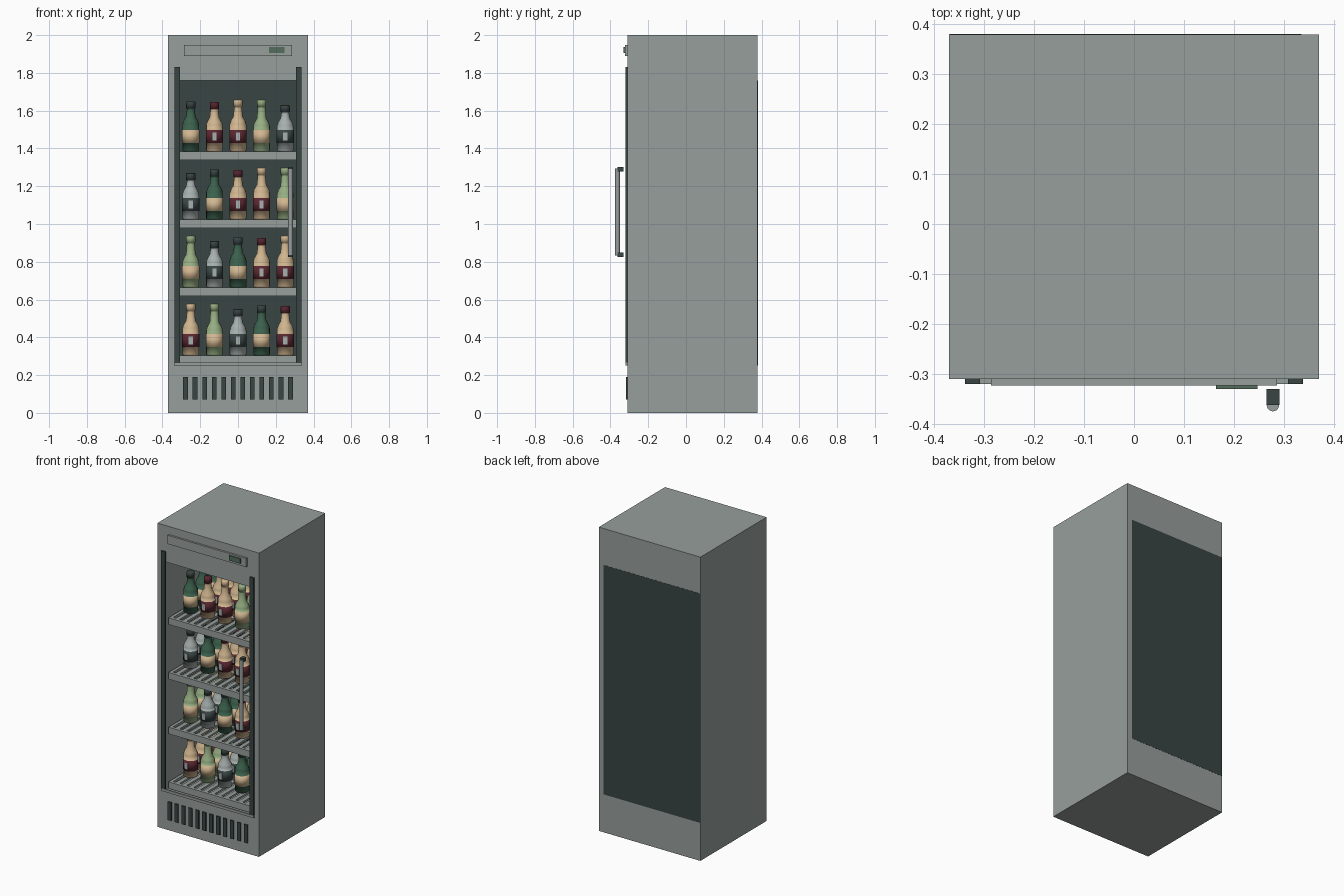
import bpy, bmesh, math
from mathutils import Vector

if "Cube" in bpy.data.objects:
    bpy.data.objects.remove(bpy.data.objects["Cube"])


def material(name, r, g, b):
    m = bpy.data.materials.new(name)
    m.use_nodes = True
    m.diffuse_color = (r, g, b, 1)
    m.node_tree.nodes["Principled BSDF"].inputs["Base Color"].default_value = (r, g, b, 1)
    return m


GREY = material("cabinet_grey", .31, .345, .33)
DARK = material("charcoal", .04, .06, .057)
CREAM = material("cream", .64, .47, .28)
MAROON = material("maroon", .10, .02, .03)
GREEN = material("bottle_green", .045, .12, .075)
LIME = material("pale_green", .31, .43, .23)
SILVER = material("silver", .39, .44, .43)
SCREEN = material("display_green", .09, .15, .11)


def add_object(name, bm, mats, at=(0, 0, 0)):
    mesh = bpy.data.meshes.new(name)
    bm.to_mesh(mesh)
    bm.free()
    for m in mats:
        mesh.materials.append(m)
    return place(name, mesh, at)


def place(name, mesh, at):
    ob = bpy.data.objects.new(name, mesh)
    ob.location = at
    bpy.context.scene.collection.objects.link(ob)
    return ob


def add_box(bm, x, y, z):
    """Box from (low, high) pairs on each axis."""
    verts = bmesh.ops.create_cube(bm, size=1)["verts"]
    for v in verts:
        v.co = Vector([(a + b) / 2 + c * (b - a) for (a, b), c in zip((x, y, z), v.co)])
    return list({f for v in verts for f in v.link_faces})


def box(name, x, y, z, mat):
    bm = bmesh.new()
    add_box(bm, x, y, z)
    return add_object(name, bm, [mat])


def soften(bm, limit=35):
    for f in bm.faces:
        f.smooth = True
    for e in bm.edges:
        e.smooth = len(e.link_faces) == 2 and e.calc_face_angle() < math.radians(limit)


# Cabinet shell
W, FRONT, BACK, LOW, HIGH = .37, -.31, .38, .25, 1.76
SHELL = (FRONT, BACK - .001)
box("base_plinth", (-W, W), SHELL, (0, LOW), GREY)
box("header", (-W, W), SHELL, (HIGH, 2), GREY)
box("right_wall", (-W, -.325), SHELL, (LOW, HIGH), GREY)
box("left_wall", (.325, W), SHELL, (LOW, HIGH), GREY)
box("back_panel", (-W + .001, .335), (.35, BACK), (LOW, HIGH), DARK)

# Door trim
for side, s in (("right", -1), ("left", 1)):
    box(side + "_door_strip", sorted((s * .308, s * .337)), (-.32, FRONT), (.265, 1.83), DARK)
box("door_sill", (-.338, .338), (-.32, FRONT), (.25, .267), GREY)

# Header plate and display
box("header_plate", (-.286, .286), (-.323, FRONT), (1.89, 1.947), GREY)
box("display", (.164, .247), (-.33, -.323), (1.905, 1.937), SCREEN)

# Vent slots
bm = bmesh.new()
for i in range(12):
    x = (i - 5.5) * .0505
    add_box(bm, (x - .0125, x + .0125), (-.318, FRONT), (.07, .19))
add_object("vent_slots", bm, [DARK])

# Door handle
bm = bmesh.new()
bmesh.ops.create_cone(bm, cap_ends=True, segments=16, radius1=.0125, radius2=.0125, depth=.46)
soften(bm)
add_object("handle_bar", bm, [GREY], (.278, -.3625, 1.063))
for name, z in (("upper", 1.29), ("lower", .837)):
    box(name + "_handle_mount", (.265, .291), (-.3625, -.33), (z - .012, z + .012), DARK)


# Bottles: rings of (radius, height), one material slot per band
def bottle_mesh(name, height, shoulder, glass, cap, label, badge):
    neck = height - .045
    rings = [(.038, 0), (.044, .006), (.044, .045), (.0455, .045), (.0455, .114), (.044, .114),
             (.044, shoulder), (.038, shoulder + .018), (.025, shoulder + .04),
             (.021, neck), (.021, neck + .008), (.024, neck + .008), (.024, height - .003), (.021, height)]
    bm = bmesh.new()
    sides, loops = 16, []
    for r, z in rings:
        loops.append([bm.verts.new((r * math.cos(a), r * math.sin(a), z))
                      for a in (math.tau * k / sides for k in range(sides))])
    for i in range(len(loops) - 1):
        for k in range(sides):
            n = (k + 1) % sides
            f = bm.faces.new((loops[i][k], loops[i][n], loops[i + 1][n], loops[i + 1][k]))
            f.material_index = 2 if 2 <= i <= 4 else 1 if i >= 10 else 0
    bm.faces.new(loops[0][::-1])
    bm.faces.new(loops[-1]).material_index = 1
    soften(bm)
    if badge:
        for f in add_box(bm, (-.011, .011), (-.048, -.044), (.058, .1)):
            f.material_index = 3
    mesh = bpy.data.meshes.new(name)
    bm.to_mesh(mesh)
    bm.free()
    for m in (glass, cap, label, SILVER):
        mesh.materials.append(m)
    return mesh


KINDS = [
    bottle_mesh("green_bottle", .265, .145, GREEN, DARK, CREAM, False),
    bottle_mesh("cream_bottle_red_cap", .262, .14, CREAM, MAROON, MAROON, True),
    bottle_mesh("cream_bottle", .274, .145, CREAM, CREAM, MAROON, True),
    bottle_mesh("pale_green_bottle", .274, .135, LIME, LIME, CREAM, False),
    bottle_mesh("silver_bottle", .245, .135, SILVER, DARK, DARK, True),
]

# Slatted shelves, each with rows of bottles
for shelf in range(4):
    top = 1.384 - .36 * shelf
    bm = bmesh.new()
    for y in (-.285, .325):
        add_box(bm, (-.307, .307), (y, y + .02), (top - .044, top))
    for s in (-1, 1):
        add_box(bm, sorted((s * .287, s * .307)), (-.265, .325), (top - .044, top))
    for i in range(11):
        x = (i - 5) * .051
        add_box(bm, (x - .014, x + .014), (-.265, .325), (top - .014, top - .001))
    add_object(f"shelf_{shelf + 1}", bm, [GREY])
    for col in range(5):
        mesh = KINDS[(col - shelf) % 5]
        for row in range(3):
            place(mesh.name, mesh, ((col - 2) * .125, -.135 + .125 * row, top))
